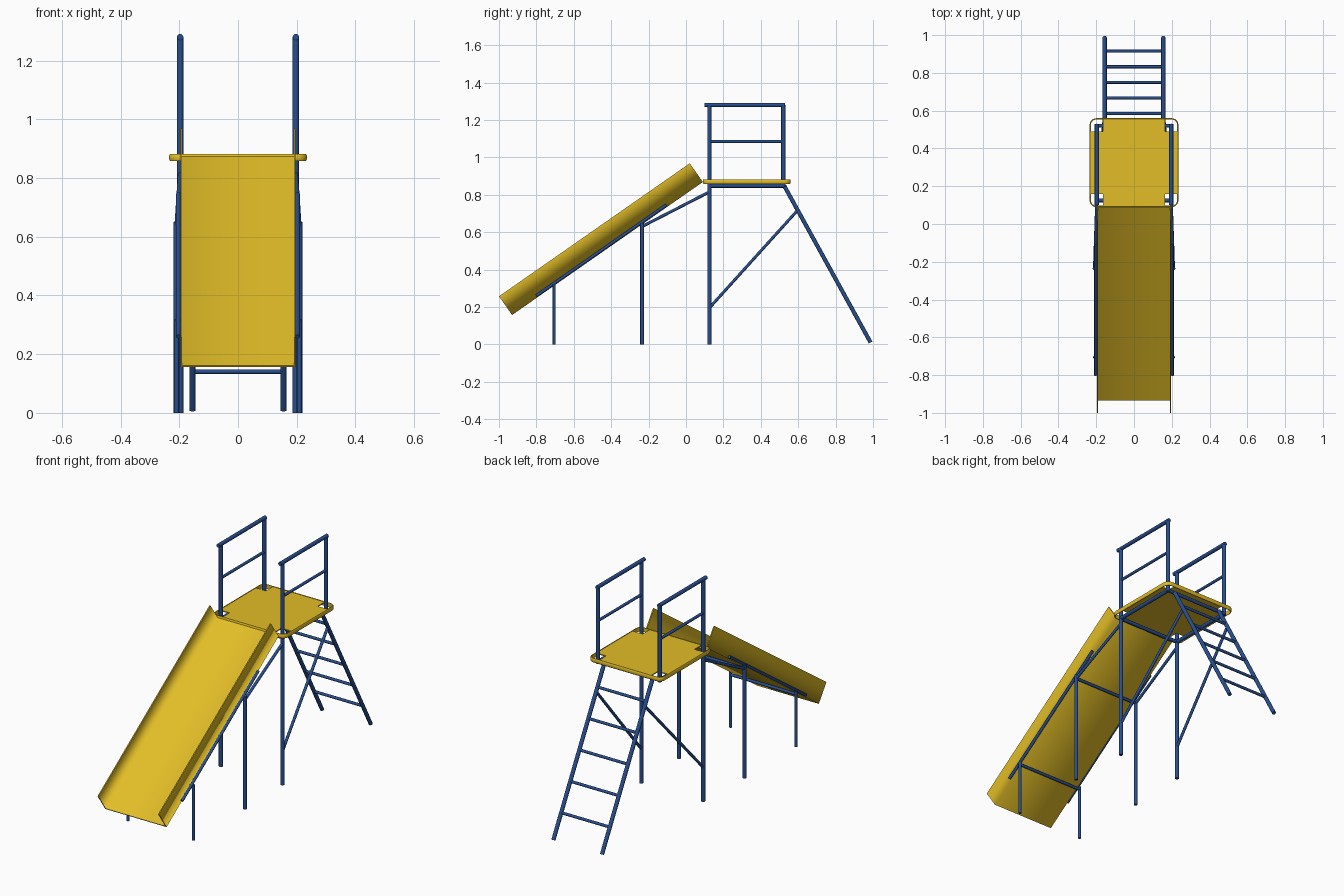
import bpy, bmesh, math
from mathutils import Vector

cube = bpy.data.objects.get("Cube")
if cube:
    bpy.data.objects.remove(cube)


def material(name, rgb):
    m = bpy.data.materials.new(name)
    m.use_nodes = True
    m.diffuse_color = (*rgb, 1)
    m.node_tree.nodes["Principled BSDF"].inputs["Base Color"].default_value = (*rgb, 1)
    return m


YELLOW = material("yellow", (0.76, 0.51, 0.02))
BLUE = material("blue", (0.021, 0.078, 0.28))


def finish(name, bm, mat, angle=None):
    bmesh.ops.recalc_face_normals(bm, faces=bm.faces)
    me = bpy.data.meshes.new(name)
    bm.to_mesh(me)
    bm.free()
    me.materials.append(mat)
    ob = bpy.data.objects.new(name, me)
    bpy.context.collection.objects.link(ob)
    if angle:
        bpy.ops.object.select_all(action='DESELECT')
        ob.select_set(True)
        bpy.context.view_layer.objects.active = ob
        bpy.ops.object.shade_smooth_by_angle(angle=math.radians(angle))
    return ob


def tube(name, a, b, r):
    a, b = Vector(a), Vector(b)
    bm = bmesh.new()
    bmesh.ops.create_cone(bm, cap_ends=True, segments=12, radius1=r, radius2=r,
                          depth=(b - a).length)
    rot = (b - a).to_track_quat('Z', 'Y').to_matrix().to_4x4()
    rot.translation = (a + b) / 2
    bm.transform(rot)
    return finish(name, bm, BLUE, 40)


def pair(name, a, b, r):
    for side, s in (("left", 1), ("right", -1)):
        tube(f"{side}_{name}", (a[0] * s, *a[1:]), (b[0] * s, *b[1:]), r)


def crossbar(name, x, y, z, r):
    tube(name, (-x, y, z), (x, y, z), r)


# Main frame and guard rails
PX, FRONT, BACK = 0.197, 0.125, 0.52
pair("front_post", (PX, FRONT, 0), (PX, FRONT, 1.28), 0.011)
pair("back_post", (PX, BACK, 0.84), (PX, BACK, 1.28), 0.011)
pair("hand_rail", (PX, 0.1, 1.28), (PX, 0.53, 1.28), 0.011)
pair("middle_rail", (PX, FRONT, 1.085), (PX, BACK, 1.085), 0.008)
pair("platform_side_beam", (PX, FRONT, 0.848), (PX, BACK, 0.848), 0.011)
crossbar("platform_front_beam", PX, FRONT, 0.848, 0.01)
crossbar("platform_back_beam", PX, BACK, 0.848, 0.01)

# Ladder and its braces
LX = 0.155
top, foot = Vector((LX, 0.525, 0.848)), Vector((LX, 0.987, 0.01))
pair("ladder_leg", top, foot, 0.011)
for i in range(5):
    p = top.lerp(foot, (0.585 + i * 0.0825 - top.y) / (foot.y - top.y))
    crossbar(f"ladder_rung_{i + 1}", LX, p.y, p.z, 0.008)
pair("ladder_brace", (PX, FRONT, 0.195), (LX, 0.595, 0.715), 0.008)

# Slide supports
SX = 0.209
pair("low_leg", (SX, -0.705, 0), (SX, -0.705, 0.32), 0.008)
pair("high_leg", (SX, -0.235, 0), (SX, -0.235, 0.65), 0.01)
crossbar("low_crossbar", SX, -0.705, 0.303, 0.008)
crossbar("high_crossbar", SX, -0.235, 0.63, 0.008)
pair("slide_rail", (0.203, -0.8, 0.26), (0.203, -0.105, 0.745), 0.008)
pair("slide_brace", (SX, -0.235, 0.63), (PX, FRONT, 0.815), 0.008)

# Slide chute: a thin channel with smooth floor corners and crisp rims
W, T, H = 0.196, 0.006, 0.122
profile = [(-W, H), (-W, 0), (W, 0), (W, H), (W - T, H), (W - T, T), (T - W, T), (T - W, H)]
low, high = Vector((0, -0.93, 0.157)), Vector((0, 0.09, 0.868))
along = (high - low).normalized()
up = Vector((1, 0, 0)).cross(along)
bm = bmesh.new()
rings = [[bm.verts.new(end + Vector((x, 0, 0)) + up * h) for x, h in profile]
         for end in (low, high)]
n = len(profile)
for i in range(n):
    j = (i + 1) % n
    f = bm.faces.new((rings[0][i], rings[0][j], rings[1][j], rings[1][i]))
    f.smooth = True
for ring in rings:
    for quad in ((0, 1, 6, 7), (1, 2, 5, 6), (2, 3, 4, 5)):
        bm.faces.new([ring[k] for k in quad])
bm.edges.ensure_lookup_table()
for e in bm.edges:
    a, b = (v.co for v in e.verts)
    at_rim = (a - low).dot(up) > H * 0.9 and (b - low).dot(up) > H * 0.9
    lengthwise = abs((b - a).normalized().dot(along)) > 0.9
    e.smooth = lengthwise and not at_rim
chute = finish("slide_chute", bm, YELLOW)
soft = chute.modifiers.new("soft_corners", 'WEIGHTED_NORMAL')
soft.keep_sharp = True

# Platform deck: square sheet with a notch at every corner for the posts
HALF, NOTCH, CY = 0.235, 0.165, 0.325
bm = bmesh.new()
outline = []
for q in range(4):
    c, s = round(math.cos(q * math.pi / 2)), round(math.sin(q * math.pi / 2))
    for x, y in ((HALF - 0.002, NOTCH), (NOTCH, NOTCH), (NOTCH, HALF - 0.002)):
        outline.append(bm.verts.new((x * c - y * s, CY + x * s + y * c, 0.88)))
deck = bm.faces.new(outline)
res = bmesh.ops.extrude_face_region(bm, geom=[deck])
for v in res["geom"]:
    if isinstance(v, bmesh.types.BMVert):
        v.co.z -= 0.006
finish("platform_deck", bm, YELLOW)


# Platform rim: a rounded band around the deck
def rounded_ring(bm, inset, z, radius=0.035, steps=6):
    ring = []
    for q in range(4):
        for k in range(steps + 1):
            a = (q + k / steps) * math.pi / 2
            mid = (q + 0.5) * math.pi / 2
            cx = math.copysign(HALF - radius, math.cos(mid))
            cy = math.copysign(HALF - radius, math.sin(mid))
            r = radius - inset
            ring.append(bm.verts.new((cx + r * math.cos(a), CY + cy + r * math.sin(a), z)))
    return ring


bm = bmesh.new()
section = ((0.003, 0.858), (0, 0.864), (0, 0.876), (0.003, 0.882), (0.007, 0.882), (0.007, 0.858))
rings = [rounded_ring(bm, inset, z) for inset, z in section]
for a, b in zip(rings, rings[1:] + rings[:1]):
    for i in range(len(a)):
        j = (i + 1) % len(a)
        bm.faces.new((a[i], a[j], b[j], b[i]))
finish("platform_rim", bm, YELLOW, 40)
